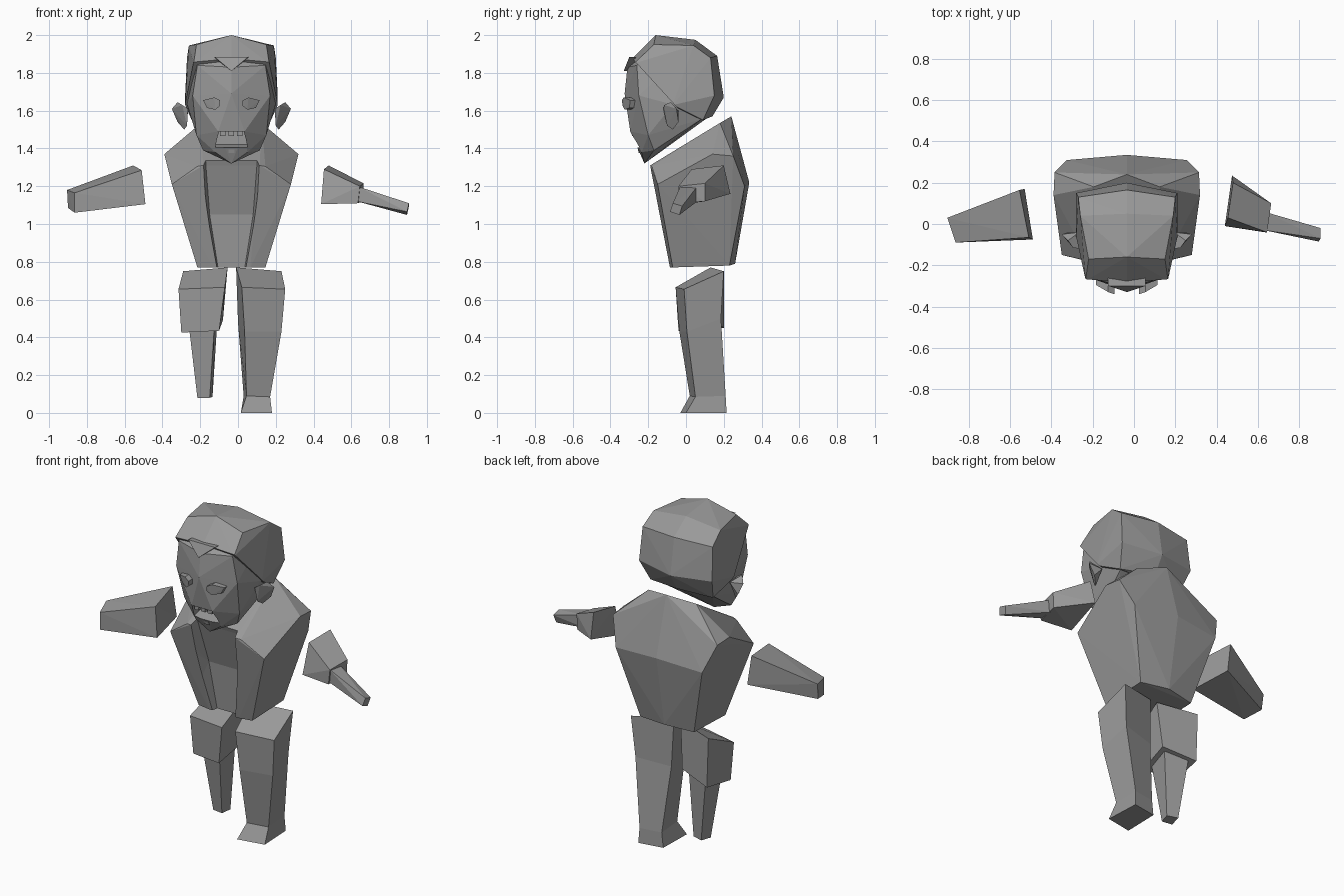
import bpy, bmesh
from mathutils import Vector

CX = -0.035  # centre line of head and torso

grey = bpy.data.materials.new("stone grey")
grey.diffuse_color = (0.32, 0.32, 0.32, 1)


def finish(bm, name):
    bmesh.ops.recalc_face_normals(bm, faces=bm.faces)
    me = bpy.data.meshes.new(name)
    bm.to_mesh(me)
    bm.free()
    me.materials.append(grey)
    ob = bpy.data.objects.new(name, me)
    bpy.context.collection.objects.link(ob)
    return ob


def hull_mesh(points):
    """Faceted convex solid around the points."""
    bm = bmesh.new()
    for p in points:
        bm.verts.new(p)
    res = bmesh.ops.convex_hull(bm, input=bm.verts)
    junk = {e for e in res["geom_interior"] + res["geom_unused"]
            if isinstance(e, bmesh.types.BMVert)}
    bmesh.ops.delete(bm, geom=list(junk), context="VERTS")
    return bm


def hull(name, points):
    return finish(hull_mesh(points), name)


def mirrored(points):
    """Points given as distance from the centre line, on both sides."""
    out = []
    for d, y, z in points:
        out.append((CX + d, y, z))
        if d:
            out.append((CX - d, y, z))
    return out


def loft(name, rings):
    """Skin rings of four corners and cap both ends."""
    bm = bmesh.new()
    vs = [[bm.verts.new(p) for p in r] for r in rings]
    for a, b in zip(vs, vs[1:]):
        for i in range(4):
            j = (i + 1) % 4
            bm.faces.new((a[i], a[j], b[j], b[i]))
    bm.faces.new(vs[0])
    bm.faces.new(vs[-1])
    return finish(bm, name)


def cut(ob, cutter):
    mod = ob.modifiers.new("cut", "BOOLEAN")
    mod.operation = "DIFFERENCE"
    mod.solver = "EXACT"
    mod.object = cutter
    bpy.context.view_layer.objects.active = ob
    bpy.ops.object.modifier_apply(modifier=mod.name)
    bpy.data.objects.remove(cutter)


# head: skull with face
crown = [(0, -.16, 2.0), (0, .05, 1.975), (0, .165, 1.89), (0, .20, 1.67),
         (0, .14, 1.57), (.185, -.17, 1.95), (.225, .04, 1.945),
         (.235, .13, 1.88), (.245, .15, 1.68), (.21, .09, 1.55),
         (.245, -.07, 1.63)]
mid = Vector((0, -.06, 1.68))
inner = [tuple(mid + (Vector(p) - mid) * .955) for p in crown]
face = [(0, -.31, 1.83), (.18, -.26, 1.84), (0, -.325, 1.69), (.205, -.25, 1.68),
        (.07, -.295, 1.49), (.185, -.2, 1.47), (.085, -.235, 1.38),
        (.15, -.17, 1.39), (0, -.22, 1.32)]
head = hull("head", mirrored(inner + face))

# mouth opening with upper and lower teeth
cut(head, hull("mouth_cutter", mirrored([
    (.085, -.4, 1.37), (.085, -.19, 1.42), (.065, -.4, 1.49), (.065, -.19, 1.49)])))
for i, d in enumerate((-.045, 0, .045)):
    x = CX + d
    hull("upper_tooth_%d" % i, [(x + s * .014, y, z) for s in (-1, 1)
                                for y in (-.285, -.25) for z in (1.465, 1.5)])
hull("lower_tooth", [(CX + s * .016, y, z) for s in (-1, 1)
                     for y, z in ((-.255, 1.395), (-.25, 1.375), (-.2, 1.38), (-.21, 1.4))])

# hair: outer shell trimmed along a slanted line from brow to nape
bm = hull_mesh(mirrored(crown + [(0, -.32, 1.84), (.2, -.275, 1.85),
                                 (.2, -.26, 1.70), (0, -.33, 1.72)]))
res = bmesh.ops.bisect_plane(bm, geom=bm.verts[:] + bm.edges[:] + bm.faces[:],
                             plane_co=(0, -.27, 1.86), plane_no=(0, -.24, -.22),
                             clear_outer=True)
bmesh.ops.holes_fill(bm, edges=[e for e in bm.edges if e.is_boundary], sides=0)
finish(bm, "hair")
hull("hair_peak", mirrored([(0, -.33, 1.81), (0, -.28, 1.81), (.09, -.3, 1.885),
                            (.09, -.24, 1.88), (0, -.295, 1.885)]))

for side, s in (("left", 1), ("right", -1)):
    # ears
    hull(side + "_ear", [(CX + s * d, y, z) for d, y, z in (
        (.23, -.12, 1.61), (.235, -.10, 1.52), (.25, -.07, 1.50), (.285, -.08, 1.645),
        (.315, -.05, 1.61), (.285, -.04, 1.54), (.23, -.04, 1.6), (.26, -.115, 1.63))])
    # eyes
    hull(side + "_eye", [(CX + s * d, y + k * .06, z) for k in (0, 1) for d, y, z in (
        (.06, -.335, 1.625), (.06, -.34, 1.655), (.09, -.33, 1.67),
        (.15, -.295, 1.655), (.13, -.30, 1.615), (.085, -.325, 1.605))])

# torso with the hollow open front
torso = hull("torso", mirrored([
    (0, .24, 1.57), (.16, .18, 1.535), (.15, -.19, 1.31), (.18, -.18, 1.305),
    (.315, -.15, 1.21), (.355, .14, 1.37), (.35, .25, 1.36), (.29, .31, 1.2),
    (0, .335, 1.22), (.18, -.07, .77), (.10, -.085, .77), (.18, .23, .78),
    (0, .26, .79)]))
cut(torso, hull("chest_cutter", mirrored([
    (.14, -.19, 1.45), (.135, -.14, 1.31), (.115, -.065, 1.05), (.06, -.045, .7),
    (.20, -.4, 1.45), (.19, -.4, 1.31), (.12, -.4, .7)])))

# arms: short sleeve on one side, torn sleeve with bone on the other
hull("right_arm", [(-.865, -.09, 1.165), (-.865, -.09, 1.06), (-.905, .03, 1.18),
                   (-.90, .02, 1.085), (-.51, -.065, 1.285), (-.49, -.075, 1.105),
                   (-.555, .165, 1.31), (-.53, .17, 1.13)])
hull("left_arm", [(.455, .03, 1.29), (.48, .2, 1.31), (.475, .235, 1.16),
                  (.44, -.01, 1.105), (.645, -.04, 1.2), (.665, .1, 1.215),
                  (.66, .1, 1.12), (.635, -.04, 1.11)])
hull("left_arm_bone", [(.63, -.03, 1.12), (.63, .06, 1.12), (.63, -.03, 1.2),
                       (.63, .06, 1.2), (.895, -.085, 1.065), (.895, -.035, 1.048),
                       (.905, -.07, 1.11), (.905, -.02, 1.095)])

# whole left leg down to the foot
loft("left_leg", [
    [(.02, -.055, .665), (.25, -.01, .655), (.23, .2, .75), (-.01, .13, .77)],
    [(.035, -.035, .43), (.23, .005, .43), (.21, .185, .50), (.0, .14, .48)],
    [(.045, .02, .09), (.17, .05, .085), (.165, .21, .09), (.03, .19, .09)],
    [(.015, -.03, 0), (.18, .0, 0), (.17, .215, 0), (.02, .19, 0)]])

# right leg: torn trouser leg and bare shin
loft("right_thigh", [
    [(-.315, -.01, .655), (-.07, -.055, .665), (-.055, .13, .77), (-.29, .2, .75)],
    [(-.30, 0, .425), (-.10, -.04, .435), (-.08, .15, .49), (-.28, .2, .45)]])
loft("right_shin", [
    [(-.26, .03, .46), (-.125, .0, .46), (-.11, .13, .48), (-.25, .17, .47)],
    [(-.215, .07, .08), (-.15, .06, .08), (-.135, .12, .085), (-.20, .14, .085)]])
